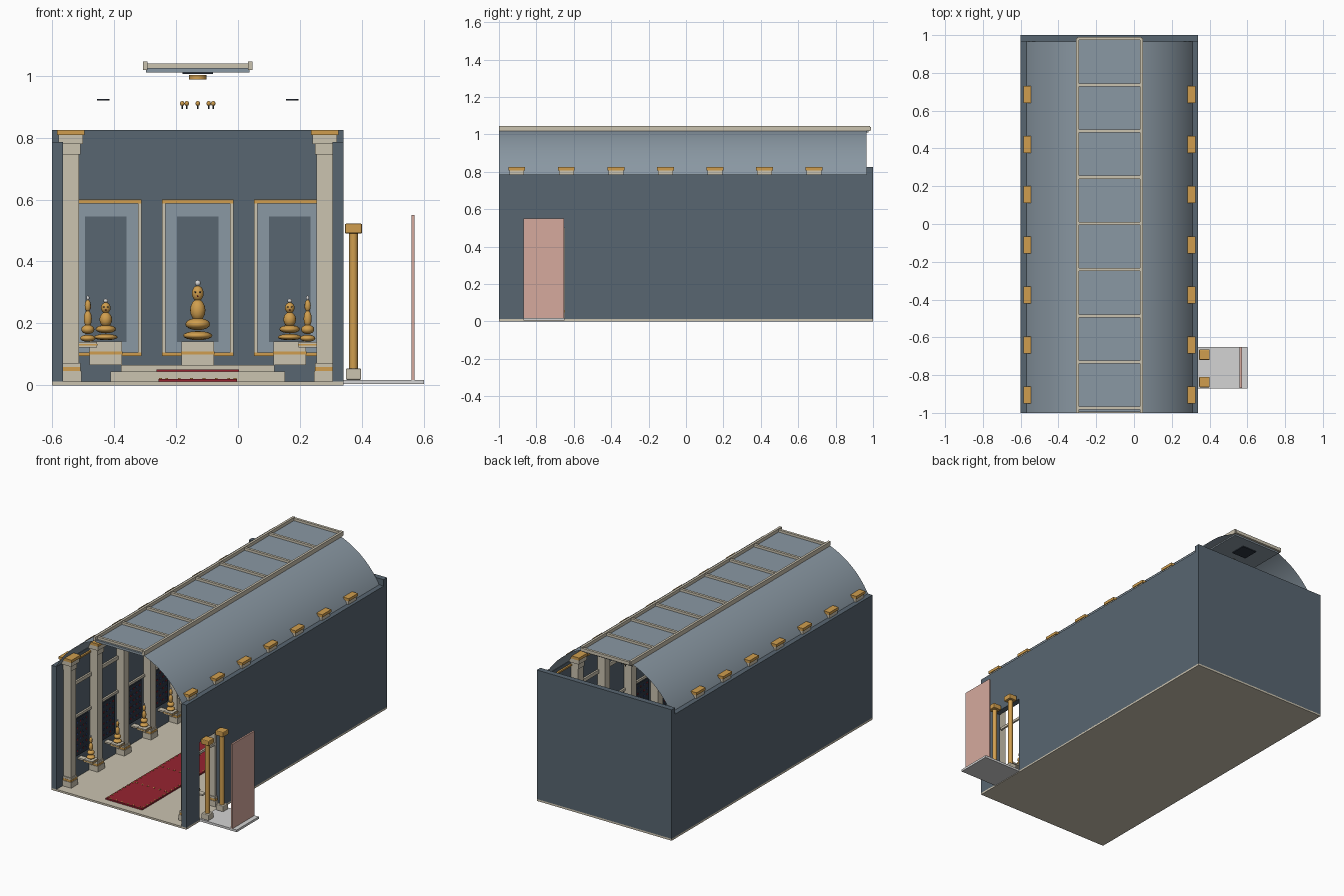
import bpy, bmesh, math
from mathutils import Matrix, Vector

if "Cube" in bpy.data.objects:
    bpy.data.objects.remove(bpy.data.objects["Cube"])

MID = -0.13          # centre line of the hall
BACK = 0.965         # inner face of the back wall


def material(name, rgb):
    def linear(c):
        c /= 255
        return c / 12.92 if c <= 0.04045 else ((c + 0.055) / 1.055) ** 2.4
    col = [linear(c) for c in rgb] + [1]
    m = bpy.data.materials.new(name)
    m.diffuse_color = col
    m.use_nodes = True
    m.node_tree.nodes["Principled BSDF"].inputs["Base Color"].default_value = col
    return m


slate = material("slate wall", (88, 102, 113))
steel = material("steel blue", (138, 152, 163))
stone = material("warm stone", (203, 195, 176))
gold = material("gold", (208, 158, 78))
red = material("carpet red", (150, 35, 48))
pink = material("dusty pink", (214, 170, 158))
pale = material("pale grey", (212, 212, 212))
dark = material("dark navy", (44, 52, 64))
blue = material("jewel blue", (50, 75, 140))


def finish(name, bm, mat, smooth=False):
    mesh = bpy.data.meshes.new(name)
    bmesh.ops.recalc_face_normals(bm, faces=bm.faces)
    bm.to_mesh(mesh)
    bm.free()
    ob = bpy.data.objects.new(name, mesh)
    bpy.context.scene.collection.objects.link(ob)
    mesh.materials.append(mat)
    if smooth:
        for p in mesh.polygons:
            p.use_smooth = True
    return ob


def boxes(name, mat, items, bevel=0):
    """Boxes given as (centre x, y, bottom z, width, depth, height)."""
    bm = bmesh.new()
    for x, y, z, w, d, h in items:
        bmesh.ops.create_cube(bm, size=1, matrix=Matrix.Translation((x, y, z + h / 2)) @ Matrix.Diagonal((w, d, h, 1)))
    ob = finish(name, bm, mat)
    if bevel:
        mod = ob.modifiers.new("bevel", "BEVEL")
        mod.width, mod.segments = bevel, 2
    return ob


def blobs(name, mat, items, seg=16):
    """Ellipsoids given as (centre x, y, z, width, depth, height)."""
    bm = bmesh.new()
    for x, y, z, w, d, h in items:
        bmesh.ops.create_uvsphere(bm, u_segments=seg, v_segments=max(4, seg // 2), radius=0.5,
                                  matrix=Matrix.Translation((x, y, z)) @ Matrix.Diagonal((w, d, h, 1)))
    return finish(name, bm, mat, True)


def discs(name, mat, items, seg=24):
    """Upright cylinders given as (centre x, y, bottom z, radius, height)."""
    bm = bmesh.new()
    for x, y, z, r, h in items:
        bmesh.ops.create_cone(bm, cap_ends=True, segments=seg, radius1=r, radius2=r, depth=h,
                              matrix=Matrix.Translation((x, y, z + h / 2)))
    ob = finish(name, bm, mat)
    for p in ob.data.polygons:
        p.use_smooth = abs(p.normal.z) < 0.5
    return ob


# Shell: floor, walls and doorway
boxes("floor", stone, [(MID, 0, 0, 0.94, 2, 0.012)])
boxes("left_side_wall", slate, [(0.3225, -0.935, 0.01, 0.035, 0.13, 0.775),
                                (0.3225, 0.175, 0.01, 0.035, 1.65, 0.775),
                                (0.3225, -0.76, 0.5, 0.035, 0.22, 0.285)])
boxes("right_side_wall", slate, [(-0.5825, 0, 0.01, 0.035, 2, 0.775)])
boxes("back_wall", slate, [(MID, 0.9825, 0.01, 0.94, 0.035, 0.815)])

# Vault: two thin curved sheets with an opening along the crown
bm = bmesh.new()
RADIUS, HEART = 0.497, 0.551
lo, hi = math.acos(0.448 / RADIUS), math.acos(0.165 / RADIUS)
for side in (-1, 1):
    rows = []
    for i in range(17):
        a = lo + (hi - lo) * i / 16
        x, z = MID + side * RADIUS * math.cos(a), HEART + RADIUS * math.sin(a)
        rows.append([bm.verts.new((x, y, z)) for y in (-1, BACK)])
    for p, q in zip(rows, rows[1:]):
        bm.faces.new((p[0], p[1], q[1], q[0]))
finish("vault", bm, steel, True)

# Skylight with ladder-like frame
boxes("skylight_panel", steel, [(MID, -0.01, 1.01, 0.335, 1.97, 0.015)])
boxes("skylight_rails", stone, [(MID + s * 0.17, -0.008, 1.018, 0.015, 1.985, 0.027) for s in (-1, 1)])
bars = [-0.975 + 0.2445 * i for i in range(9)]
boxes("skylight_bars", stone, [(MID, y, 1.02, 0.34, 0.016, 0.02) for y in bars])
boxes("ceiling_coffers", dark, [(MID, y + 0.122, 1.005, 0.1, 0.1, 0.006) for y in bars[:-1]])
lamps = [-0.73, -0.24, 0.25, 0.74]
discs("ceiling_medallions", gold, [(MID, y, 0.988, 0.028, 0.014) for y in lamps])
ring = [(MID + 0.05 * math.cos(k * math.pi / 4), y + 0.05 * math.sin(k * math.pi / 4))
        for y in lamps for k in range(8)]
blobs("lamp_bulbs", gold, [(x, y, 0.91, 0.015, 0.015, 0.017) for x, y in ring], 8)
discs("lamp_stems", dark, [(x, y, 0.892, 0.003, 0.014) for x, y in ring], 6)
discs("vault_spotlights", dark, [(MID + s * 0.305, y, 0.92, 0.02, 0.005) for s in (-1, 1) for y in lamps], 12)

# Seven pairs of columns
column_y = [-0.905 + 0.265 * i for i in range(7)]
spots = [(MID + s * 0.41, y) for s in (-1, 1) for y in column_y]


def stack(name, mat, layers, bevel=0):
    boxes(name, mat, [(x, y, z, w, w, h) for x, y in spots for z, w, h in layers], bevel)


stack("column_bases", stone, [(0.012, 0.07, 0.035), (0.06, 0.062, 0.012)])
stack("column_base_bands", gold, [(0.047, 0.064, 0.013)])
stack("column_shafts", stone, [(0.07, 0.052, 0.68)])
stack("column_capitals", stone, [(0.745, 0.062, 0.035), (0.78, 0.08, 0.03)])
stack("column_caps", gold, [(0.808, 0.09, 0.017)])

# Side wall rails, dotted panels, shelves and statues
bays = [y + 0.1325 for y in column_y]
rails, trims, panels, dots_a, dots_b, shelves, bands = [], [], [], [], [], [], []
for s in (-1, 1):
    wall = MID + s * 0.435
    for z, h in ((0.395, 0.015), (0.605, 0.022)):
        rails.append((wall - s * 0.005, 0.05, z, 0.012, 1.83, h))
    trims.append((wall - s * 0.005, 0.05, 0.755, 0.012, 1.83, 0.01))
    for y in bays:
        if s > 0 and y < -0.7:
            continue                    # doorway bay
        panels.append((wall - s * 0.003, y, 0.15, 0.006, 0.16, 0.235))
        for i in range(5):
            for j in range(6):
                spot = (wall - s * 0.007, y - 0.06 + 0.03 * i, 0.175 + 0.036 * j, 0.004, 0.009, 0.009)
                (dots_a if (i + j) % 2 else dots_b).append(spot)
    for y in bays[:6]:
        shelves.append((wall - s * 0.08, y, 0.122, 0.06, 0.06, 0.018))
        shelves.append((wall - s * 0.03, y, 0.122, 0.06, 0.035, 0.01))
        bands.append((wall - s * 0.08, y, 0.129, 0.063, 0.063, 0.005))
boxes("wall_rails", stone, rails)
boxes("wall_top_trims", gold, trims)
boxes("wall_panels", dark, panels)
boxes("red_studs", red, dots_a)
boxes("blue_studs", blue, dots_b)
boxes("statue_shelves", stone, shelves)
boxes("statue_shelf_bands", gold, bands)


def statue(name, x, y, z, width, height, facing):
    """Seated figure of stacked rounded forms on a lotus base."""
    w, h = width, height
    layers = [(0.08, 1, 0.15), (0.27, 0.85, 0.2), (0.5, 0.52, 0.36), (0.78, 0.4, 0.26)]
    blobs(name, gold, [(x, y, z + c * h, a * w, a * w, b * h) for c, a, b in layers])
    blobs(name + "_crown", pale, [(x, y, z + 0.95 * h, 0.22 * w, 0.22 * w, 0.1 * h)], 10)
    f = Vector(facing)
    side = Vector((-f.y, f.x))
    face = [Vector((x, y)) + f * 0.185 * w + side * k * 0.08 * w for k in (-1, 1)]
    blobs(name + "_eyes", dark, [(p.x, p.y, z + 0.8 * h, 0.06 * w, 0.06 * w, 0.03 * h) for p in face], 8)
    p = Vector((x, y)) + f * 0.19 * w
    blobs(name + "_mouth", red, [(p.x, p.y, z + 0.73 * h, 0.07 * w, 0.07 * w, 0.025 * h)], 8)


for s, label in ((-1, "right"), (1, "left")):
    for i, y in enumerate(bays[:6]):
        statue(f"{label}_statue_{i + 1}", MID + s * 0.355, y, 0.14, 0.05, 0.15, (-s, 0))

# Back wall niches, altar pedestals and main statues
for offset, label, w, h in ((-0.297, "right", 0.078, 0.135), (0, "centre", 0.095, 0.195), (0.297, "left", 0.078, 0.135)):
    x = MID + offset
    boxes(label + "_niche_panel", steel, [(x, BACK - 0.003, 0.1, 0.22, 0.008, 0.495)])
    boxes(label + "_niche_recess", slate, [(x, BACK - 0.007, 0.14, 0.135, 0.006, 0.405)])
    boxes(label + "_niche_posts", stone, [(x + k * 0.11, BACK - 0.008, 0.1, 0.011, 0.018, 0.49) for k in (-1, 1)])
    boxes(label + "_niche_trims", gold, [(x, BACK - 0.009, z, 0.232, 0.02, 0.012) for z in (0.094, 0.588)])
    boxes(label + "_pedestal", stone, [(x, 0.87, 0.066, 0.104, 0.1, 0.075)])
    boxes(label + "_pedestal_band", gold, [(x, 0.87, 0.1, 0.107, 0.103, 0.01)])
    statue(label + "_main_statue", x, 0.87, 0.145, w, h, (0, -1))

# Altar steps and carpets
boxes("altar_steps", stone, [(MID, 0.8, 0.012, 0.565, 0.33, 0.033), (MID, 0.84, 0.045, 0.495, 0.25, 0.021)])
boxes("carpet", red, [(MID, -0.16, 0.012, 0.255, 1.58, 0.009)])
boxes("altar_carpet", red, [(MID, 0.675, 0.045, 0.265, 0.07, 0.006)])
studs = [(MID + s * 0.12, -0.93 + 0.04 * i) for s in (-1, 1) for i in range(39)]
studs += [(MID - 0.1 + 0.04 * i, -0.94 + 0.26 * j) for i in range(6) for j in range(7)]
boxes("carpet_studs", gold, [(x, y, 0.019, 0.009, 0.009, 0.004) for x, y in studs])

# Side porch: slab, pink screen and two round columns
boxes("porch_slab", pale, [(0.47, -0.76, 0.004, 0.26, 0.22, 0.014)])
boxes("porch_screen", pink, [(0.565, -0.76, 0.016, 0.011, 0.218, 0.534)])
porch = [(0.373, y) for y in (-0.692, -0.837)]
discs("porch_columns", gold, [(x, y, 0.05, 0.014, 0.45) for x, y in porch])
boxes("porch_column_bases", stone, [(x, y, 0.018, 0.05, 0.05, 0.036) for x, y in porch], 0.004)
boxes("porch_column_capitals", gold, [(x, y, 0.49, 0.056, 0.056, 0.032) for x, y in porch], 0.005)
